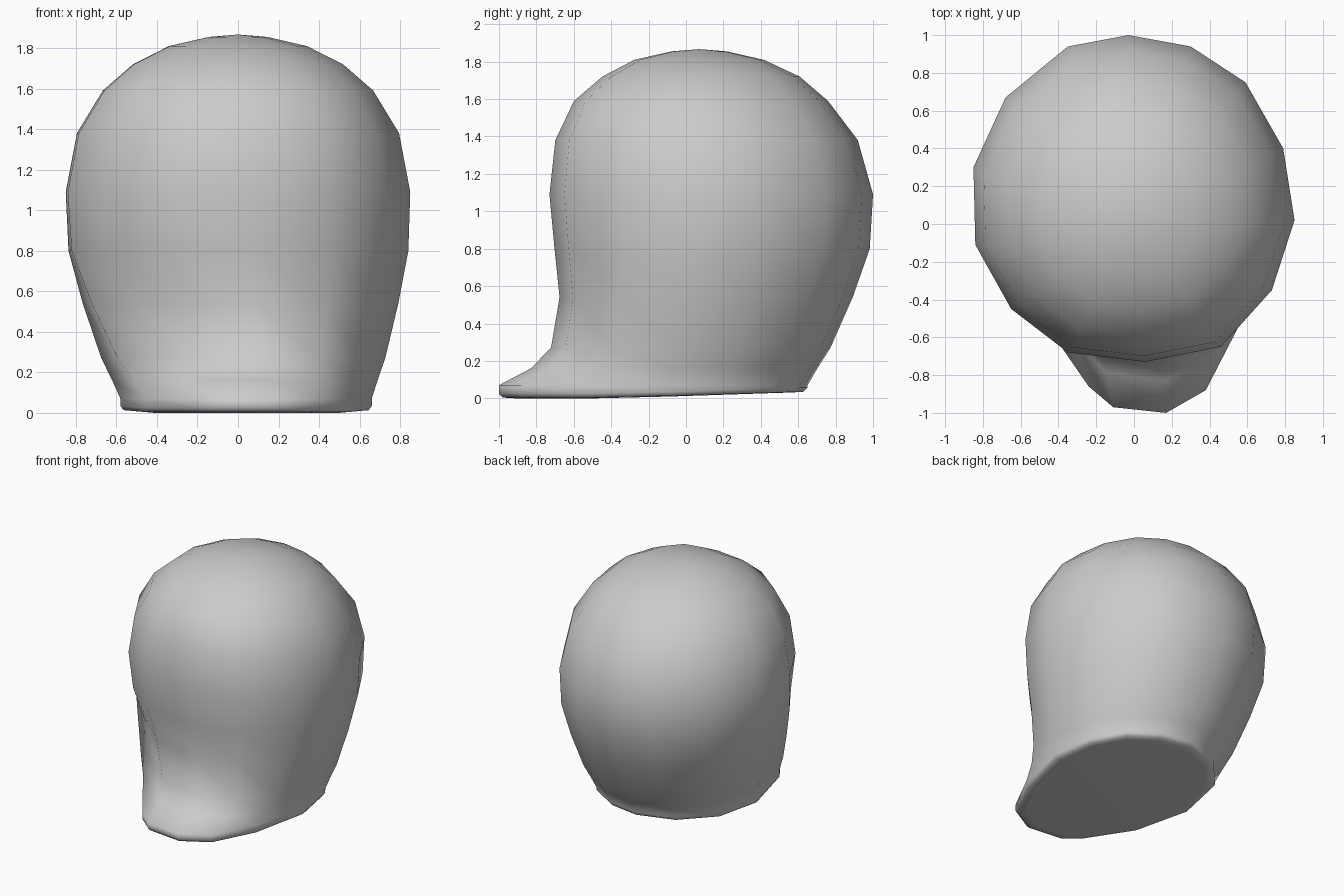
import bpy, bmesh

if "Cube" in bpy.data.objects:
    bpy.data.objects.remove(bpy.data.objects["Cube"])

# Widest outline of the dome and outline of the base with its visor (14 sides, from the back, clockwise)
WIDE = [(-.03, 1), (.3, .94), (.59, .75), (.79, .4), (.85, .02), (.73, -.35), (.46, -.65),
        (.06, -.73), (-.35, -.68), (-.65, -.45), (-.84, -.11), (-.85, .3), (-.68, .67), (-.35, .94)]
BASE = [(0, .65), (.24, .61), (.46, .47), (.61, .22), (.66, -.1), (.55, -.55), (.38, -.88),
        (.17, -1), (-.11, -.97), (-.24, -.86), (-.46, -.52), (-.58, -.08), (-.51, .3), (-.29, .55)]
FRONT = {5: .6, 6: 1, 7: 1, 8: 1, 9: .8}   # how much each point follows the visor curve

# Side walls: height, blend towards base outline, blend of the visor front
WALL = [(.07, 1, 1), (.16, .85, .37), (.27, .65, -.03), (.54, .31, -.2), (.8, .05, -.1), (1.09, 0, 0)]
# Dome: height, scale, centre y
DOME = [(1.38, .935, .11), (1.59, .785, .08), (1.72, .61, .08), (1.81, .4, .07), (1.855, .17, .07)]

bm = bmesh.new()
rings = []


def add_ring(points):
    rings.append([bm.verts.new(p) for p in points])


# Underside and rounded rim
for s, lift in ((.9, 0), (.975, .004), (1, .025)):
    add_ring([(x * s + .03 * (1 - s), (y + .15) * s - .15, max(0, .012 + .03 * y) + lift)
              for x, y in BASE])

# Walls flowing into the visor
for z, w, wf in WALL:
    pts = []
    for i, ((ax, ay), (bx, by)) in enumerate(zip(WIDE, BASE)):
        f = FRONT.get(i, 0)
        wy = w * (1 - f) + wf * f
        pts.append((ax + (bx - ax) * w, ay + (by - ay) * wy, z))
    add_ring(pts)

# Rounded dome
for z, s, cy in DOME:
    add_ring([(x * s, cy + (y - .135) * s, z) for x, y in WIDE])

# Skin the rings and close both ends
n = len(WIDE)
for a, b in zip(rings, rings[1:]):
    for i in range(n):
        j = (i + 1) % n
        bm.faces.new((a[i], a[j], b[j], b[i]))
bm.faces.new(rings[0])
top = bm.verts.new((0, .07, 1.867))
for i in range(n):
    bm.faces.new((rings[-1][i], rings[-1][(i + 1) % n], top))
bmesh.ops.recalc_face_normals(bm, faces=bm.faces)
for f in bm.faces:
    f.smooth = True

mesh = bpy.data.meshes.new("cap_shell")
bm.to_mesh(mesh)
bm.free()
bpy.context.collection.objects.link(bpy.data.objects.new("cap_shell", mesh))
